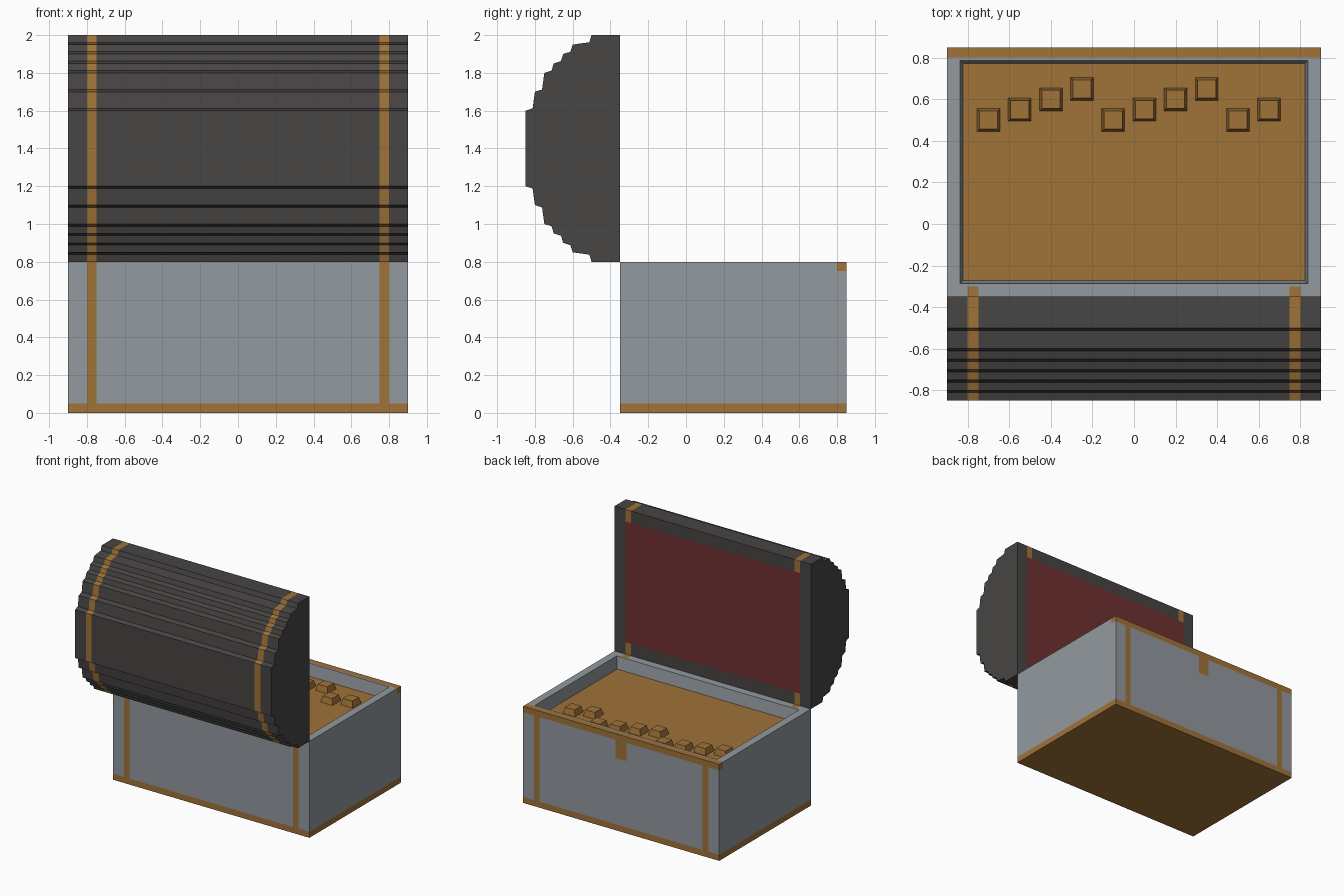
import bpy, bmesh
from mathutils import Vector, Matrix

default = bpy.data.objects.get("Cube")
if default:
    bpy.data.objects.remove(default, do_unlink=True)


def material(name, rgb):
    m = bpy.data.materials.new(name)
    m.use_nodes = True
    m.diffuse_color = (*rgb, 1)
    m.node_tree.nodes["Principled BSDF"].inputs["Base Color"].default_value = (*rgb, 1)
    return m


STONE = material("grey_stone", (0.29, 0.32, 0.345))
GOLD = material("gold", (0.35, 0.17, 0.04))
DARK = material("dark_lid", (0.065, 0.06, 0.058))
RED = material("red_lining", (0.16, 0.03, 0.032))


def cut(bm, axis, values):
    """Split every face along planes across one axis."""
    normal = Vector((axis == 0, axis == 1, axis == 2))
    for v in values:
        geom = bm.verts[:] + bm.edges[:] + bm.faces[:]
        bmesh.ops.bisect_plane(bm, geom=geom, plane_co=normal * v, plane_no=normal)


def finish(bm, name, mats, rule=None):
    bmesh.ops.recalc_face_normals(bm, faces=bm.faces[:])
    if rule:
        for f in bm.faces:
            f.material_index = rule(f.calc_center_median(), f.normal)
    mesh = bpy.data.meshes.new(name)
    bm.to_mesh(mesh)
    bm.free()
    for m in mats:
        mesh.materials.append(m)
    obj = bpy.data.objects.new(name, mesh)
    bpy.context.collection.objects.link(obj)
    return obj


STRAP_CUTS = (-0.8, -0.748, 0.748, 0.8)


def on_strap(c):
    return 0.748 < abs(c.x) < 0.8


# Chest body: box with a shallow sunken top
bm = bmesh.new()
bmesh.ops.create_cube(bm, size=1, matrix=Matrix.Translation((0, 0.25, 0.4)) @ Matrix.Diagonal((1.8, 1.2, 0.8, 1)))
top = max(bm.faces, key=lambda f: f.calc_center_median().z)
bmesh.ops.inset_region(bm, faces=[top], thickness=0.09)
bmesh.ops.inset_region(bm, faces=[top], thickness=0.02, depth=0)
for v in top.verts:
    v.co.z = 0.7
cut(bm, 0, STRAP_CUTS + (-0.05, 0.05))
cut(bm, 1, (-0.3, 0.8))
cut(bm, 2, (0.05, 0.6, 0.75))


def body_colour(c, n):
    if n.z < -0.9:                                  # underside
        return 1
    if n.z > 0.9:                                   # treasure, back trim, strap ends
        return int(c.z < 0.72 or c.y > 0.8 or (on_strap(c) and c.y < -0.3))
    if c.z < 0.05:                                  # base band
        return 1
    if c.y > 0.8 and c.z > 0.75:                    # back trim
        return 1
    if c.y > 0.84:                                  # back straps and clasp
        return int(on_strap(c) or (abs(c.x) < 0.05 and c.z > 0.6))
    return int(c.y < -0.34 and on_strap(c))         # front straps


finish(bm, "chest_body", [STONE, GOLD], body_colour)

# Open lid: stepped barrel profile, mirrored about its middle height
steps = [(-0.85, 0.2), (-0.8, 0.3), (-0.75, 0.4), (-0.7, 0.45), (-0.65, 0.5), (-0.6, 0.55), (-0.5, 0.6)]
half = []
for (y, h), (y_next, _) in zip(steps, steps[1:]):
    half += [(y, h), (y_next - 0.012, h + 0.012)]
half += [steps[-1], (-0.35, 0.6)]
profile = [(y, 1.4 + h) for y, h in half] + [(y, 1.4 - h) for y, h in reversed(half)]

bm = bmesh.new()
face = bm.faces.new([bm.verts.new((-0.9, y, z)) for y, z in profile])
ext = bmesh.ops.extrude_face_region(bm, geom=[face])
bmesh.ops.translate(bm, vec=(1.8, 0, 0), verts=[g for g in ext["geom"] if isinstance(g, bmesh.types.BMVert)])
cut(bm, 0, STRAP_CUTS)
cut(bm, 2, (0.9, 1.9))


def lid_colour(c, n):
    if n.y > 0.9 and abs(c.x) < 0.8 and 0.9 < c.z < 1.9:
        return 2
    return int(on_strap(c))


finish(bm, "chest_lid", [DARK, GOLD, RED], lid_colour)

# Gold nuggets in a repeating diagonal row
for i in range(10):
    bm = bmesh.new()
    at = Matrix.Translation((-0.7 + 0.15 * i, 0.5 + 0.05 * (i % 4), 0.72))
    bmesh.ops.create_cube(bm, size=1, matrix=Matrix.Diagonal((0.115, 0.115, 0.06, 1)))
    for v in bm.verts:
        if v.co.z > 0:
            v.co.x *= 0.76
            v.co.y *= 0.76
    bm.transform(at)
    finish(bm, f"gold_nugget_{i + 1}", [GOLD])
